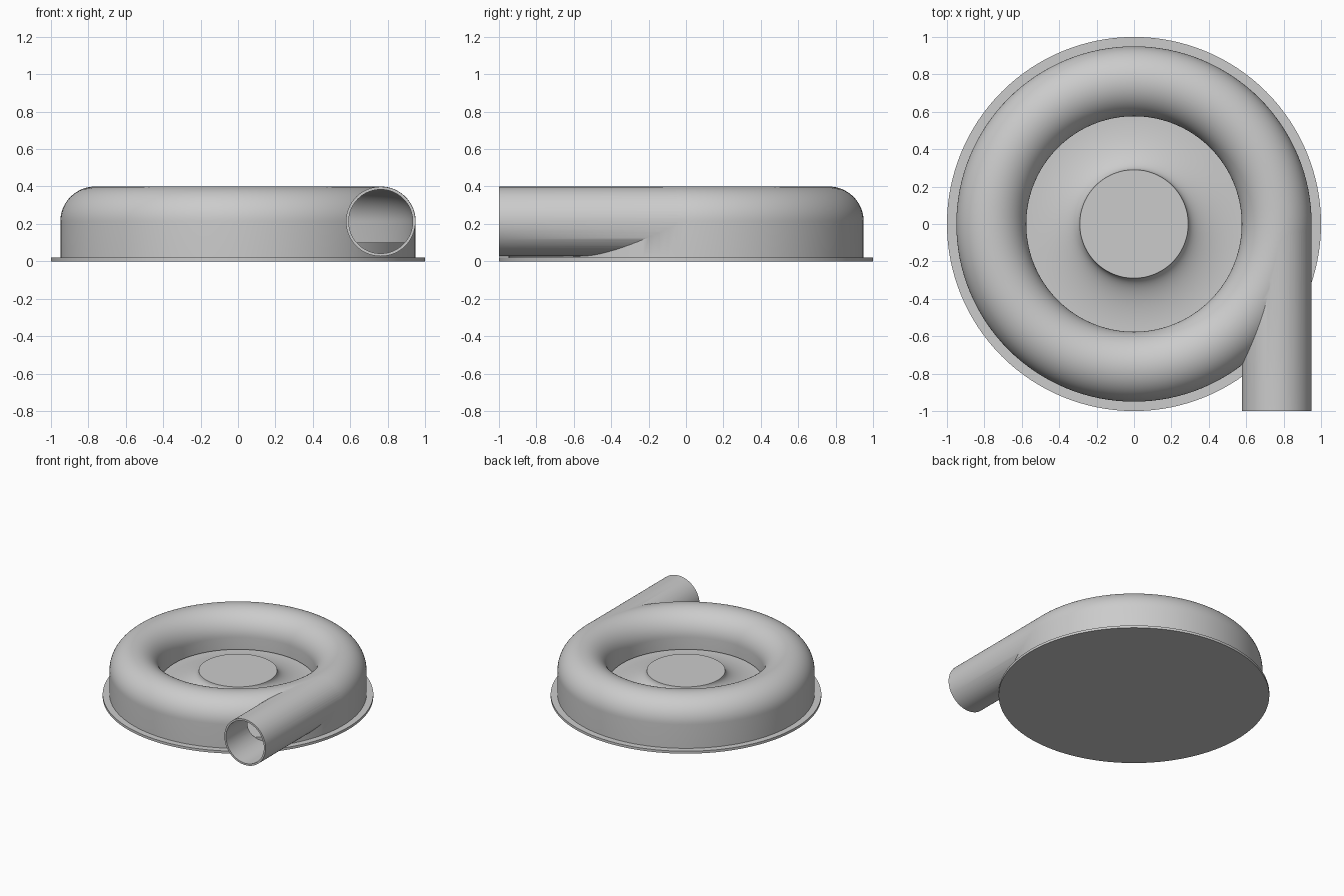
import bpy
import bmesh
from math import pi, sin, cos, radians
from mathutils import Matrix

cube = bpy.data.objects.get("Cube")
if cube:
    bpy.data.objects.remove(cube, do_unlink=True)

SEGMENTS = 128
TUBE_X, TUBE_Z, TUBE_R, BORE_R = 0.763, 0.213, 0.187, 0.172
LIP_Z, FLOOR_Z, BASE_Z = 0.115, 0.10, 0.02

grey = bpy.data.materials.new("light_grey")
grey.use_nodes = True
colour = (0.6, 0.6, 0.6, 1)
grey.diffuse_color = colour
grey.node_tree.nodes["Principled BSDF"].inputs["Base Color"].default_value = colour


def finish(name, bm):
    """Turn a bmesh into a named grey object."""
    bmesh.ops.recalc_face_normals(bm, faces=bm.faces)
    mesh = bpy.data.meshes.new(name)
    bm.to_mesh(mesh)
    bm.free()
    mesh.materials.append(grey)
    obj = bpy.data.objects.new(name, mesh)
    bpy.context.collection.objects.link(obj)
    return obj


def revolve(name, profile, closed=False):
    """Spin an (r, z) profile around the z axis."""
    bm = bmesh.new()
    verts = [bm.verts.new((r, 0, z)) for r, z in profile]
    edges = [bm.edges.new(pair) for pair in zip(verts, verts[1:])]
    if closed:
        edges.append(bm.edges.new((verts[-1], verts[0])))
    bmesh.ops.spin(bm, geom=verts + edges, cent=(0, 0, 0), axis=(0, 0, 1),
                   angle=2 * pi, steps=SEGMENTS, use_merge=True)
    bmesh.ops.remove_doubles(bm, verts=bm.verts, dist=0.0001)
    return finish(name, bm)


def rod(name, radius, y0, y1):
    """Solid cylinder along y on the outlet axis."""
    bm = bmesh.new()
    place = Matrix.Translation((TUBE_X, (y0 + y1) / 2, TUBE_Z)) @ Matrix.Rotation(pi / 2, 4, "X")
    bmesh.ops.create_cone(bm, cap_ends=True, segments=80, radius1=radius,
                          radius2=radius, depth=y1 - y0, matrix=place)
    return finish(name, bm)


def half_round(radius, steps=32):
    """Upper half circle of the volute section, from outside to inside."""
    return [(TUBE_X + radius * cos(pi * i / steps), TUBE_Z + radius * sin(pi * i / steps))
            for i in range(steps + 1)]


def boolean(target, tool, operation):
    mod = target.modifiers.new(operation.lower(), "BOOLEAN")
    mod.operation = operation
    mod.solver = "EXACT"
    mod.object = tool
    bpy.context.view_layer.objects.active = target
    bpy.ops.object.modifier_apply(modifier=mod.name)
    bpy.data.objects.remove(tool, do_unlink=True)


# Flat base flange
base = revolve("base_flange", [(0, 0), (1, 0), (1, BASE_Z), (0, BASE_Z)])

# Volute casing with its tangential outlet pipe, hollowed out
inner, outer = TUBE_X - TUBE_R, TUBE_X + TUBE_R
casing = revolve("volute_casing",
                 [(outer, BASE_Z)] + half_round(TUBE_R) + [(inner, BASE_Z)], closed=True)
boolean(casing, rod("outlet_pipe", TUBE_R - 0.001, -1, 0.01), "UNION")
cavity = revolve("cavity_cutter",
                 [(TUBE_X + BORE_R, -0.1)] + half_round(BORE_R)
                 + [(TUBE_X - BORE_R, LIP_Z), (0.5, LIP_Z), (0.5, -0.1)], closed=True)
boolean(casing, cavity, "DIFFERENCE")
boolean(casing, rod("bore_cutter", BORE_R - 0.001, -1.1, -0.005), "DIFFERENCE")

# Inner floor sweeping up to the central hub
hub_r, sweep_r = 0.29, inner
sweep = [(sweep_r - (sweep_r - hub_r) * cos(a), TUBE_Z - (TUBE_Z - FLOOR_Z) * sin(a))
         for a in (radians(6 * i) for i in range(16))]
floor_r = TUBE_X + BORE_R + 0.002
hub = revolve("hub_and_floor",
              [(0, TUBE_Z)] + sweep + [(floor_r, FLOOR_Z), (floor_r, BASE_Z)])

# Smooth shading with crisp rims
bpy.ops.object.select_all(action="DESELECT")
for obj in (base, casing, hub):
    obj.select_set(True)
bpy.context.view_layer.objects.active = casing
bpy.ops.object.shade_smooth_by_angle(angle=radians(30))
